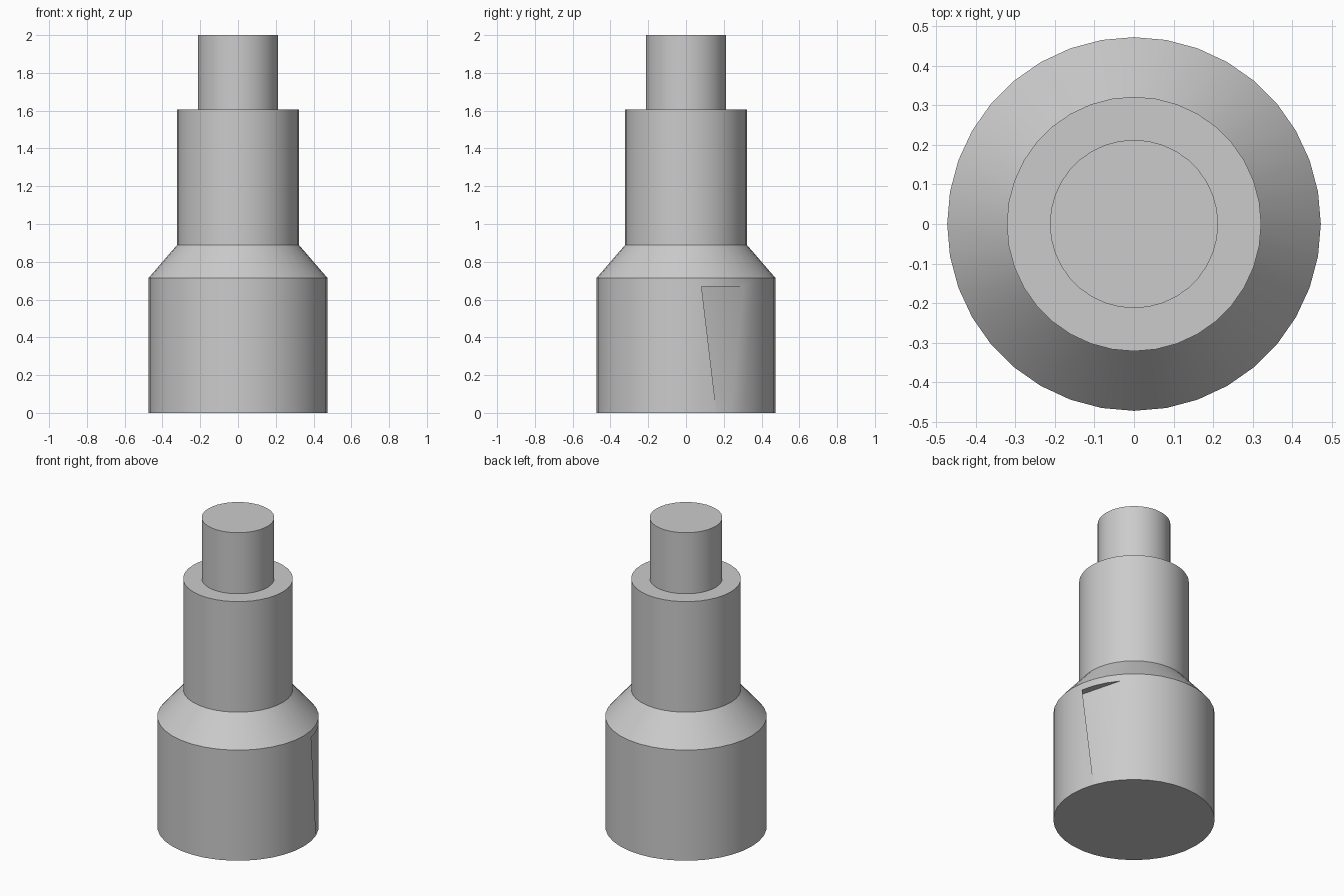
import bpy
import bmesh
import math

SIDES = 36
BODY_R = 0.473

cube = bpy.data.objects.get("Cube")
if cube:
    bpy.data.objects.remove(cube, do_unlink=True)

# One plain grey material
grey = bpy.data.materials.new("plain grey")
grey.use_nodes = True
colour = (0.6, 0.6, 0.6, 1)
grey.diffuse_color = colour
grey.node_tree.nodes["Principled BSDF"].inputs["Base Color"].default_value = colour


def ring(bm, radius, z):
    step = math.tau / SIDES
    return [bm.verts.new((radius * math.cos(i * step), radius * math.sin(i * step), z))
            for i in range(SIDES)]


def lathe(bm, profile):
    """Stack rings from (radius, height) pairs and cap both ends."""
    rings = [ring(bm, r, z) for r, z in profile]
    for low, high in zip(rings, rings[1:]):
        for i in range(SIDES):
            j = (i + 1) % SIDES
            bm.faces.new((low[i], low[j], high[j], high[i]))
    bm.faces.new(list(reversed(rings[0])))
    bm.faces.new(rings[-1])
    return rings


def finish(bm, name):
    mesh = bpy.data.meshes.new(name)
    bm.to_mesh(mesh)
    bm.free()
    mesh.materials.append(grey)
    obj = bpy.data.objects.new(name, mesh)
    bpy.context.collection.objects.link(obj)
    bpy.ops.object.select_all(action="DESELECT")
    obj.select_set(True)
    bpy.context.view_layer.objects.active = obj
    bpy.ops.object.shade_smooth_by_angle(angle=math.radians(25))
    return obj


# Wide body with its sloping shoulder
bm = bmesh.new()
low, high = lathe(bm, [(BODY_R, 0), (BODY_R, 0.67), (BODY_R, 0.715), (0.322, 0.89)])[:2]

# Shallow side pocket: remove three wall panels and fill with tapering facets
panels = [f for i in (1, 2, 3) for f in low[i].link_faces
          if {low[i], low[i + 1], high[i]} <= set(f.verts)]
bmesh.ops.delete(bm, geom=panels, context="FACES_ONLY")
inner = high[-1]
for corners in (
    (high[1], low[1], low[2]),      # remaining outer wall
    (inner, high[1], low[2]),       # hidden undercut
    (inner, low[2], low[3]),        # pocket floor
    (inner, low[3], high[4]),
    (high[4], low[3], low[4]),
    (inner, high[4], high[3], high[2], high[1]),  # ledge above the pocket
):
    bm.faces.new(corners)
bm.normal_update()
finish(bm, "body")

# Narrower stacked cylinders
for name, radius, bottom, top in (("neck", 0.322, 0.89, 1.605), ("tip", 0.213, 1.605, 2.0)):
    bm = bmesh.new()
    lathe(bm, [(radius, bottom), (radius, top)])
    finish(bm, name)
